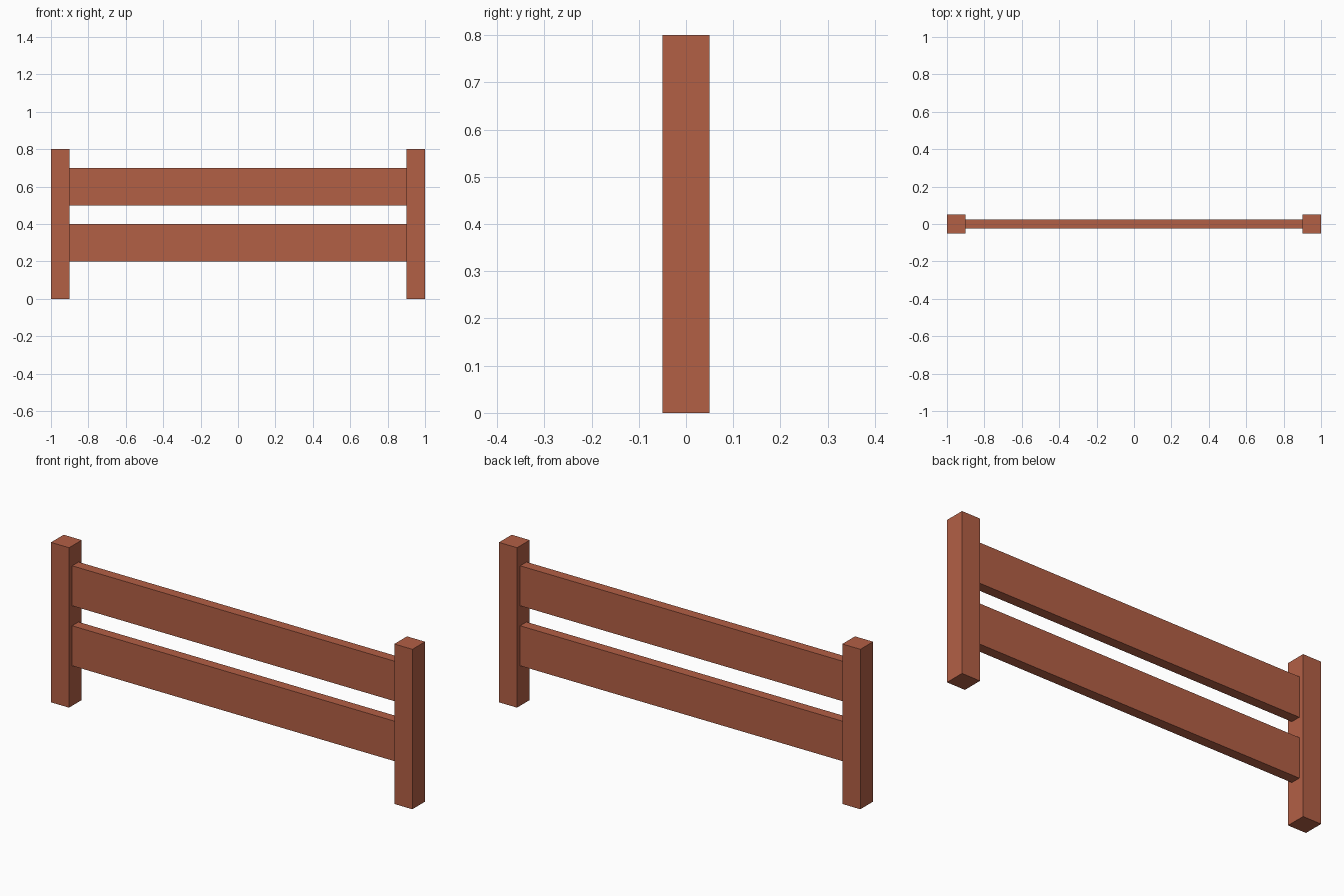
import bpy

default = bpy.data.objects.get("Cube")
if default:
    bpy.data.objects.remove(default, do_unlink=True)

# Single wood colour
wood = bpy.data.materials.new("reddish_brown_wood")
wood.use_nodes = True
colour = (0.45, 0.115, 0.06, 1)
wood.diffuse_color = colour
wood.node_tree.nodes["Principled BSDF"].inputs["Base Color"].default_value = colour


def box(name, centre, size):
    bpy.ops.mesh.primitive_cube_add(size=1, location=centre)
    part = bpy.context.object
    part.name = name
    part.scale = size
    bpy.ops.object.transform_apply(location=False, rotation=False, scale=True)
    part.data.materials.append(wood)
    return part


# Square end posts
for side, x in (("left", 0.95), ("right", -0.95)):
    box(side + "_post", (x, 0, 0.4), (0.1, 0.1, 0.8))

# Two wide planks spanning between the posts
for level, z in (("lower", 0.3), ("upper", 0.6)):
    box(level + "_rail", (0, 0, z), (1.8, 0.05, 0.2))
